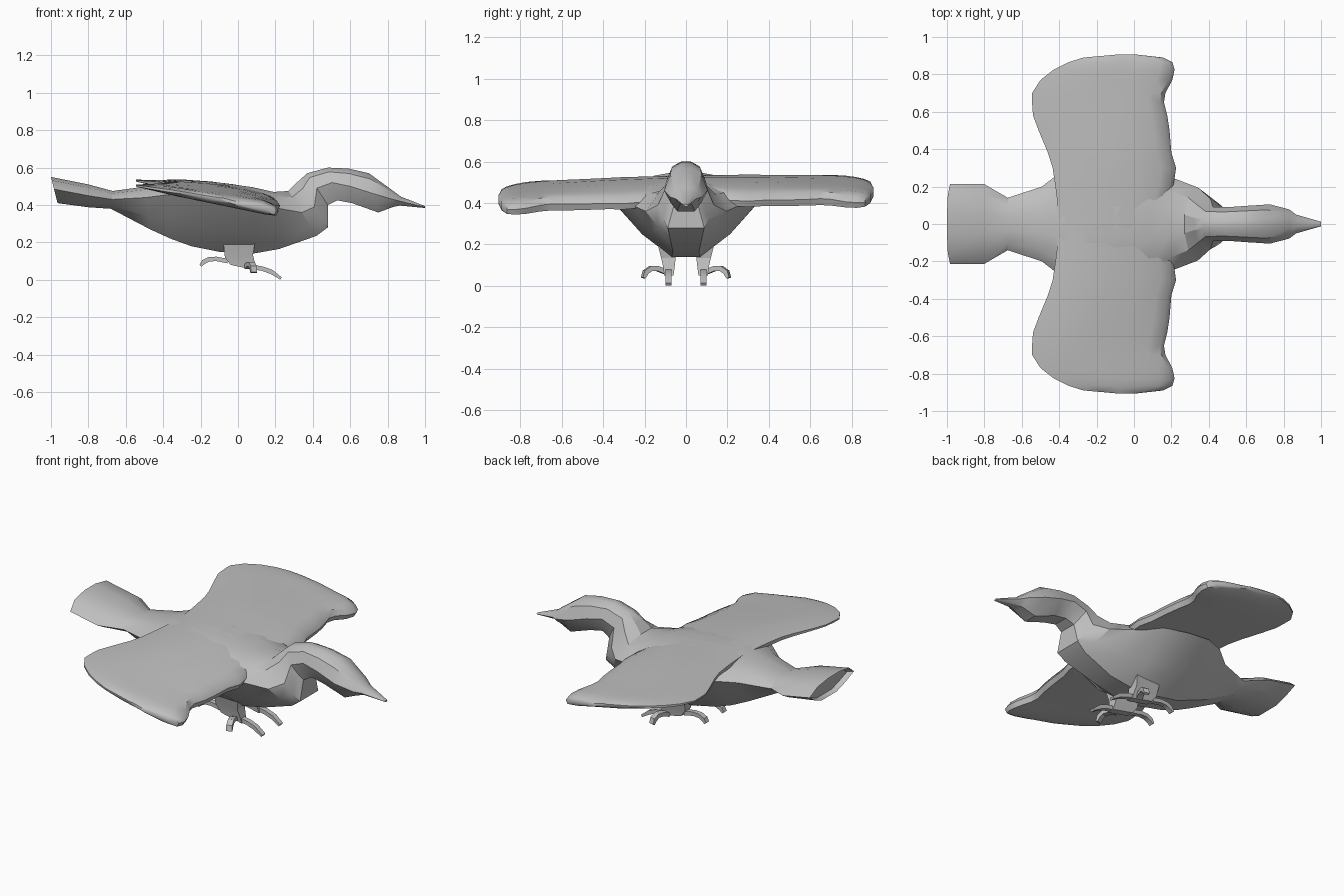
import bpy, bmesh
from math import cos, sin, radians
from mathutils import Vector

if "Cube" in bpy.data.objects:
    bpy.data.objects.remove(bpy.data.objects["Cube"])

grey = bpy.data.materials.new("plain grey")
grey.use_nodes = True
colour = (0.52, 0.52, 0.52, 1)
grey.diffuse_color = colour
grey.node_tree.nodes["Principled BSDF"].inputs["Base Color"].default_value = colour


def lerp(a, b, t):
    return a + (b - a) * t


def table(points, v):
    """Piecewise-linear lookup through ascending (key, value) pairs."""
    if v <= points[0][0]:
        return points[0][1]
    for (a, fa), (b, fb) in zip(points, points[1:]):
        if v <= b:
            return lerp(fa, fb, (v - a) / (b - a))
    return points[-1][1]


def loft(name, rings, hollow_start=False, angle=30):
    """Skin a list of equal-length point rings and cap both ends."""
    bm = bmesh.new()
    rows = [[bm.verts.new(p) for p in ring] for ring in rings]
    n = len(rows[0])
    for a, b in zip(rows, rows[1:]):
        for i in range(n):
            j = (i + 1) % n
            bm.faces.new((a[i], a[j], b[j], b[i]))
    start = bm.faces.new(rows[0])
    bm.faces.new(rows[-1][::-1])
    bmesh.ops.recalc_face_normals(bm, faces=bm.faces)
    if hollow_start:
        bmesh.ops.inset_region(bm, faces=[start], thickness=0.015)
        bmesh.ops.translate(bm, verts=start.verts, vec=(0.035, 0, -0.007))
    mesh = bpy.data.meshes.new(name)
    bm.to_mesh(mesh)
    bm.free()
    mesh.materials.append(grey)
    obj = bpy.data.objects.new(name, mesh)
    bpy.context.collection.objects.link(obj)
    bpy.ops.object.select_all(action="DESELECT")
    obj.select_set(True)
    bpy.context.view_layer.objects.active = obj
    bpy.ops.object.shade_smooth_by_angle(angle=radians(angle))


# Body from tail to bill:
# top x, top z, bottom x, bottom z, half width, widest z, keel width fraction
stations = [
    (-1.0, .55, -.965, .41, .213, .485, .35),
    (-.80, .51, -.80, .388, .213, .45, .35),
    (-.67, .475, -.68, .38, .14, .43, .4),
    (-.50, .498, -.47, .27, .20, .44, .3),
    (-.38, .522, -.36, .22, .29, .455, .25),
    (-.25, .53, -.25, .18, .345, .445, .2),
    (-.10, .52, -.10, .15, .365, .42, .2),
    (.08, .495, .08, .14, .345, .40, .2),
    (.19, .47, .22, .165, .25, .385, .25),
    (.27, .475, .42, .235, .195, .36, .4),
    (.32, .525, .48, .28, .135, .39, .65),
    (.37, .57, .48, .40, .092, .49, .6),
    (.48, .60, .53, .425, .09, .52, .5),
    (.59, .595, .61, .41, .097, .50, .5),
    (.70, .57, .75, .36, .105, .46, .4),
    (.83, .475, .83, .39, .078, .43, .4),
    (.87, .445, .865, .397, .05, .42, .4),
    (1.0, .394, 1.0, .384, .012, .389, .4),
]


def body_ring(xt, zt, xb, zb, w, zw, keel):
    half = [(.25, zt), (.72, lerp(zw, zt, .72)), (1, zw),
            (lerp(keel, 1, .52), lerp(zb, zw, .42)), (keel, zb)]
    outline = half + [(-f, z) for f, z in half[::-1]]
    return [(lerp(xb, xt, (z - zb) / (zt - zb)), f * w, z) for f, z in outline]


loft("body", [body_ring(*s) for s in stations], hollow_start=True)

# Wings: span, leading x, trailing x, thickness factor
span = [
    (0, .13, -.40, 1), (.12, .18, -.41, 1), (.20, .21, -.42, 1),
    (.30, .225, -.435, 1), (.38, .20, -.46, 1), (.50, .19, -.51, 1),
    (.58, .178, -.54, 1), (.65, .16, -.545, 1), (.70, .168, -.545, 1),
    (.77, .205, -.50, 1), (.825, .217, -.43, .95), (.865, .205, -.35, .8),
    (.89, .155, -.27, .55), (.905, .02, -.1, .25),
]
arched_top = [(-.54, .53), (-.42, .535), (-.2, .525), (0, .495), (.15, .455), (.22, .425)]
flat_top = [(-.54, .528), (-.3, .508), (0, .473), (.15, .45), (.22, .425)]
underside = [(-.54, .505), (.22, .36)]
section = [(0, .55), (.03, .9), (.12, 1), (.3, 1), (.55, 1), (.8, 1),
           (1, .7), (1, .3), (.75, 0), (.4, 0), (.1, 0), (.02, .1)]


def wing_ring(y, lead, trail, thick, side):
    ring = []
    flatness = min(max((y - .3) / .5, 0), 1)
    for t, up in section:
        x = lerp(lead, trail, t)
        low = table(underside, x)
        top = lerp(table(arched_top, x), table(flat_top, x), flatness)
        z = lerp(low, top, .5 + (up - .5) * thick)
        droop = .035 * (y - .5) * (1 - t)
        ring.append((x, side * y, z + .02 * side * y - droop))
    return ring


def toe(name, origin, heading, path, width):
    """Curved square-section toe in a vertical plane, ending in a claw."""
    forward = Vector((cos(heading), sin(heading), 0))
    across = Vector((-sin(heading), cos(heading), 0))
    points = [Vector(origin) + forward * r + Vector((0, 0, z)) for r, z in path]
    rings = []
    for i, p in enumerate(points):
        along = points[min(i + 1, len(points) - 1)] - points[max(i - 1, 0)]
        up = along.normalized().cross(across) * (.012 if i < len(points) - 1 else .007)
        rings.append([p + across * a * width + up * b
                      for a, b in ((-1, -1), (1, -1), (1, 1), (-1, 1))])
    loft(name, rings)


for label, side in (("left", 1), ("right", -1)):
    loft(label + "_wing", [wing_ring(*s, side) for s in span], angle=40)

    # Leg block: height, back x, front x, inner y, outer y
    leg = [(.21, -.08, .09, .05, .135), (.15, -.075, .08, .05, .12),
           (.105, -.07, .09, .055, .11), (.065, -.04, .10, .06, .105)]
    loft(label + "_leg", [
        [(a, side * c, z + .015), (b, side * c, z - .015),
         (b, side * d, z - .015), (a, side * d, z + .015)]
        for z, a, b, c, d in leg], angle=20)

    # Toes: forward, outward and backward
    arch = [(0, 0), (.05, -.008), (.1, -.026), (.15, -.061)]
    toe(label + "_front_toe", (.08, side * .085, .068), 0, arch, .015)
    hook = [(0, 0), (.04, .015), (.075, .015), (.1, -.002), (.112, -.03)]
    toe(label + "_outer_toe", (.05, side * .1, .068), side * radians(72), hook, .017)
    back = [(0, 0), (.06, .012), (.1, .01), (.13, -.005), (.145, -.025)]
    toe(label + "_back_toe", (-.055, side * .085, .1), radians(180), back, .015)
